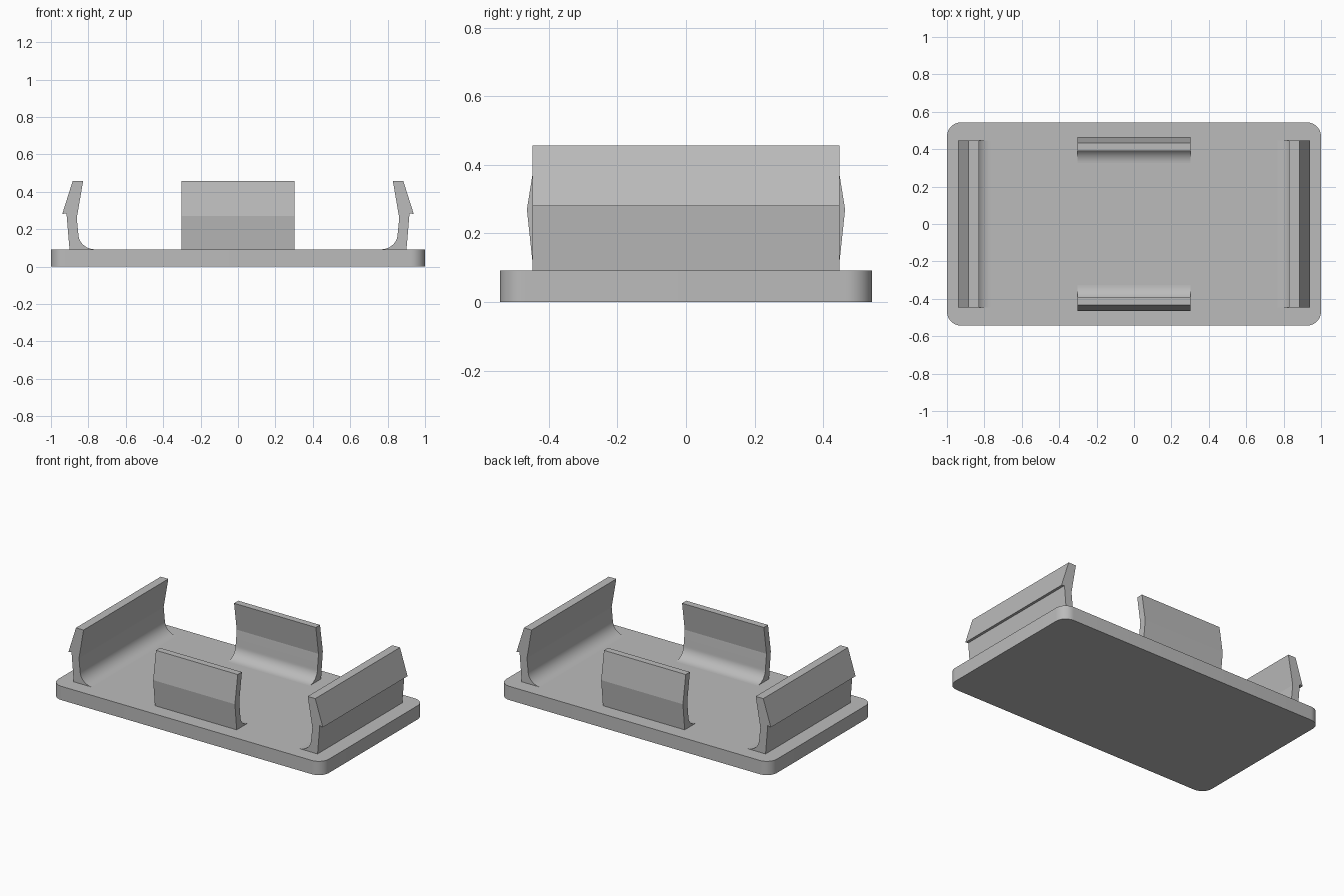
import bpy, bmesh, math

cube = bpy.data.objects.get("Cube")
if cube:
    bpy.data.objects.remove(cube, do_unlink=True)

grey = bpy.data.materials.new("plain grey")
grey.use_nodes = True
COLOUR = (0.5, 0.5, 0.5, 1)
grey.diffuse_color = COLOUR
grey.node_tree.nodes["Principled BSDF"].inputs["Base Color"].default_value = COLOUR

BASE_TOP = 0.092


def arc(cx, cy, rx, ry, start, end, steps):
    angles = [math.radians(start + (end - start) * i / steps) for i in range(steps + 1)]
    return [(cx + rx * math.cos(a), cy + ry * math.sin(a)) for a in angles]


def prism(name, outline, place, low, high):
    """Extrude a closed outline from low to high; place maps (u, v, w) to xyz."""
    bm = bmesh.new()
    rings = [[bm.verts.new(place(u, v, w)) for u, v in outline] for w in (low, high)]
    bm.faces.new(rings[0])
    bm.faces.new(rings[1])
    n = len(outline)
    for i in range(n):
        j = (i + 1) % n
        bm.faces.new((rings[0][i], rings[0][j], rings[1][j], rings[1][i]))
    bmesh.ops.recalc_face_normals(bm, faces=bm.faces)
    mesh = bpy.data.meshes.new(name)
    bm.to_mesh(mesh)
    bm.free()
    mesh.materials.append(grey)
    obj = bpy.data.objects.new(name, mesh)
    bpy.context.collection.objects.link(obj)
    bpy.ops.object.select_all(action="DESELECT")
    obj.select_set(True)
    bpy.context.view_layer.objects.active = obj
    bpy.ops.object.shade_smooth_by_angle(angle=math.radians(14))


# Base plate with rounded corners
HALF_X, HALF_Y, R = 1.0, 0.543, 0.075
plate = []
for sx, sy, start in ((1, 1, 0), (-1, 1, 90), (-1, -1, 180), (1, -1, 270)):
    plate += arc(sx * (HALF_X - R), sy * (HALF_Y - R), R, R, start, start + 90, 10)
prism("base_plate", plate, lambda u, v, w: (u, v, w), 0, BASE_TOP)

# Hooked end clips: outer face, barb, top, inner face, fillet
FOOT = BASE_TOP - 0.01
end_profile = [(0.766, FOOT), (0.9, FOOT), (0.917, 0.285), (0.94, 0.28),
               (0.884, 0.457), (0.828, 0.457), (0.862, 0.26)]
end_profile += arc(0.766, BASE_TOP + 0.085, 0.088, 0.085, 0, -90, 12)

# Bent side clips without a barb
side_profile = [(0.325, FOOT), (0.444, FOOT), (0.464, 0.27), (0.434, 0.457),
                (0.39, 0.457), (0.418, 0.27)]
side_profile += arc(0.325, BASE_TOP + 0.08, 0.082, 0.08, 0, -90, 12)

for sign, end, side in ((1, "left", "back"), (-1, "right", "front")):
    prism(end + "_end_clip", end_profile,
          lambda u, v, w: (sign * u, w, v), -0.447, 0.447)
    prism(side + "_side_clip", side_profile,
          lambda u, v, w: (w, sign * u, v), -0.302, 0.302)
